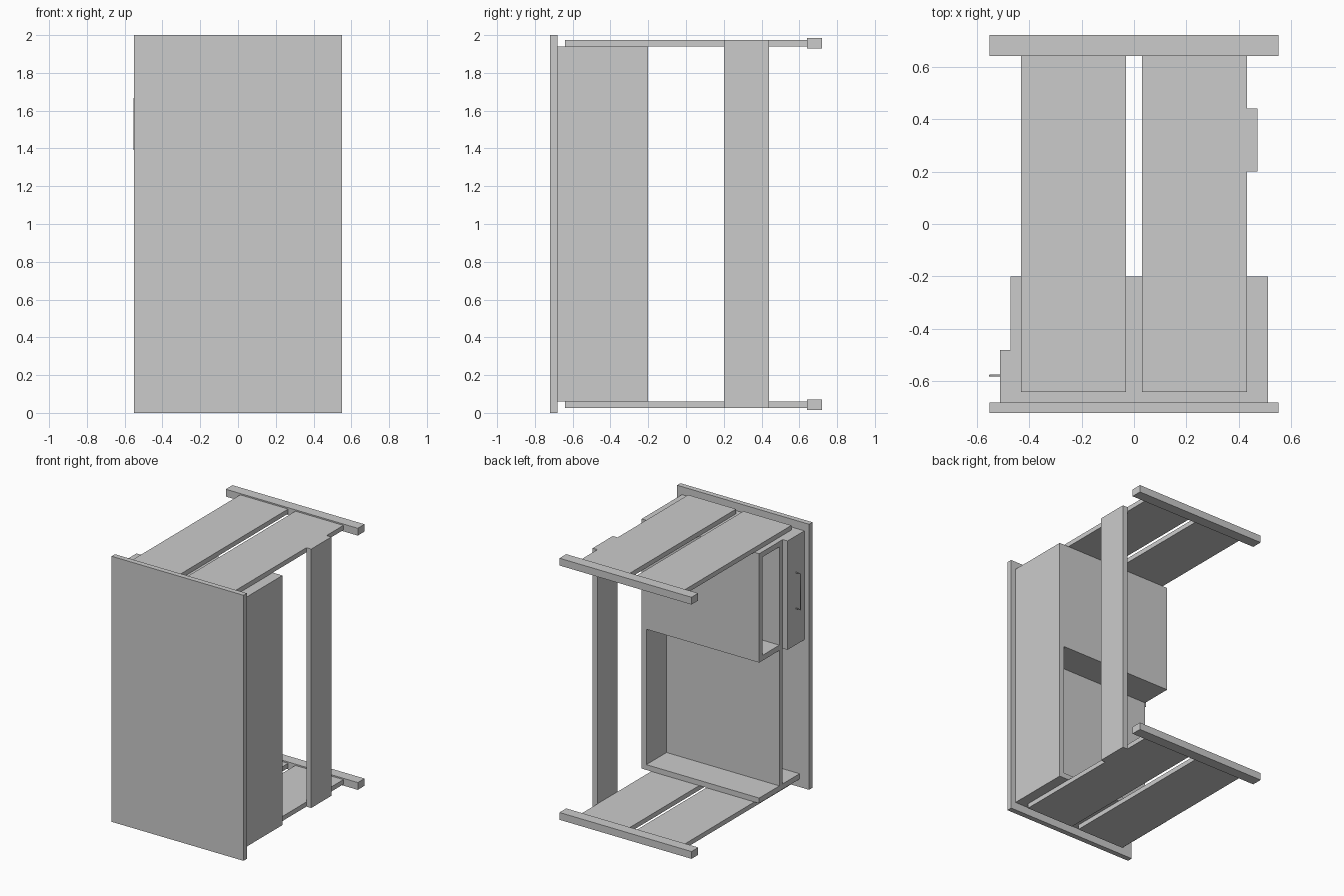
import bpy
from mathutils import Vector

if "Cube" in bpy.data.objects:
    bpy.data.objects.remove(bpy.data.objects["Cube"])


def box(name, x, y, z):
    """Axis-aligned board given its min/max on each axis."""
    lo, hi = Vector((x[0], y[0], z[0])), Vector((x[1], y[1], z[1]))
    bpy.ops.mesh.primitive_cube_add(size=1, location=(lo + hi) / 2)
    ob = bpy.context.object
    ob.name = name
    ob.scale = hi - lo
    bpy.ops.object.transform_apply(location=False, rotation=False, scale=True)
    return ob


# Desk lying on its side: the worktop faces -y
box("worktop", (-0.55, 0.55), (-0.72, -0.68), (0, 2))

# Leg boards and feet at both ends
for side, leg_z, foot_z in (("lower", (0.025, 0.06), (0.015, 0.07)),
                            ("upper", (1.94, 1.975), (1.93, 1.985))):
    box(f"{side}_leg_left", (-0.43, -0.03), (-0.64, 0.645), leg_z)
    box(f"{side}_leg_right", (0.03, 0.43), (-0.64, 0.645), leg_z)
    box(f"{side}_foot", (-0.55, 0.55), (0.64, 0.72), foot_z)

# Long boards along the back
box("back_panel", (0.47, 0.51), (-0.68, -0.20), (0.06, 1.94))
box("stretcher", (0.43, 0.47), (0.20, 0.44), (0.025, 1.975))

# Carcass: end panels, divider, shelf and cabinet floor
X = (-0.47, 0.47)
for name, z in (("lower_end_panel", 0.06), ("cabinet_divider", 1.12),
                ("upper_end_panel", 1.90)):
    box(name, X, (-0.68, -0.20), (z, z + 0.04))
box("shelf_lower", X, (-0.48, -0.44), (0.10, 1.12))
box("shelf_upper", X, (-0.48, -0.44), (1.16, 1.90))
box("cabinet_floor", X, (-0.24, -0.20), (1.16, 1.90))

# Drawer front with a thin bent handle
box("drawer_front", (-0.51, -0.47), (-0.68, -0.48), (1.12, 1.94))
curve = bpy.data.curves.new("drawer_handle", "CURVE")
curve.dimensions = "3D"
curve.bevel_depth = 0.004
curve.bevel_resolution = 2
curve.use_fill_caps = True
path = [(-0.51, 1.395), (-0.55, 1.395), (-0.55, 1.665), (-0.51, 1.665)]
spline = curve.splines.new("POLY")
spline.points.add(len(path) - 1)
for p, (x, z) in zip(spline.points, path):
    p.co = (x, -0.578, z, 1)
bpy.context.collection.objects.link(bpy.data.objects.new("drawer_handle", curve))
